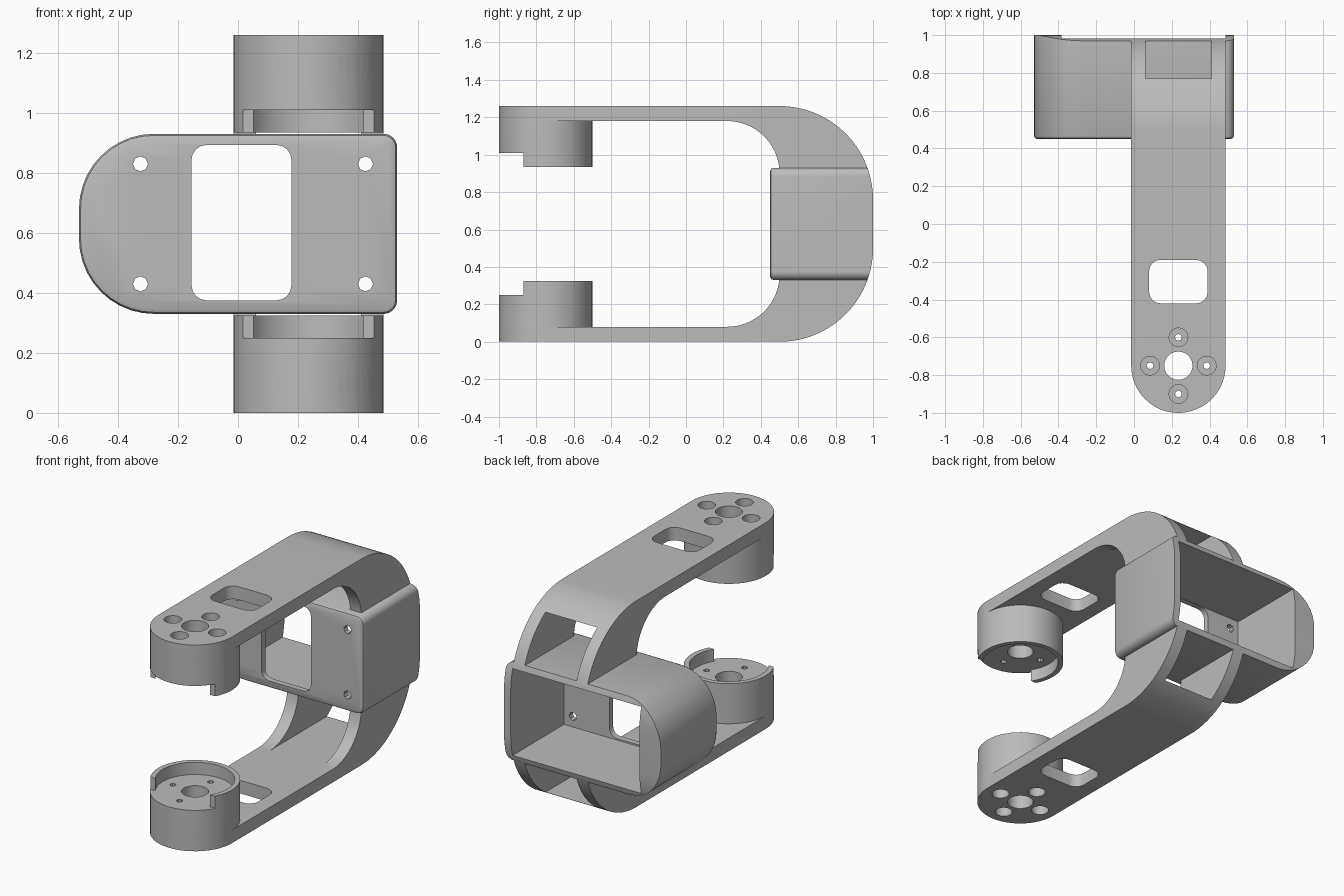
import bpy, bmesh, math
from math import radians, cos, sin

old = bpy.data.objects.get("Cube")
if old:
    bpy.data.objects.remove(old)

grey = bpy.data.materials.new("light grey")
grey.use_nodes = True
tone = (0.5, 0.5, 0.5, 1)
grey.diffuse_color = tone
grey.node_tree.nodes["Principled BSDF"].inputs["Base Color"].default_value = tone

HEIGHT = 1.26
MID = HEIGHT / 2
ARM_X, ARM_R, PIVOT_Y = 0.235, 0.25, -0.75


def arc(cx, cy, r, a0, a1, n):
    steps = [radians(a0 + (a1 - a0) * i / n) for i in range(n + 1)]
    return [(cx + r * cos(a), cy + r * sin(a)) for a in steps]


def circle(cx, cy, r, n=48):
    return arc(cx, cy, r, 0, 360, n)[:-1]


def rounded(x0, x1, y0, y1, r_low, r_high, n):
    """Rectangle with one corner radius at the low x end, another at the high."""
    return (arc(x1 - r_high, y1 - r_high, r_high, 0, 90, n)
            + arc(x0 + r_low, y1 - r_low, r_low, 90, 180, n)
            + arc(x0 + r_low, y0 + r_low, r_low, 180, 270, n)
            + arc(x1 - r_high, y0 + r_high, r_high, 270, 360, n))


def rect(x0, x1, y0, y1):
    return [(x0, y0), (x1, y0), (x1, y1), (x0, y1)]


def prism(name, outline, axis, lo, hi, bevel=0):
    """Extrude an outline along an axis, optionally easing the low end's rim."""
    place = {"x": lambda p, t: (t, *p),
             "y": lambda p, t: (p[0], t, p[1]),
             "z": lambda p, t: (*p, t)}[axis]
    bm = bmesh.new()
    ends = [[bm.verts.new(place(p, t)) for p in outline] for t in (lo, hi)]
    cap = bm.faces.new(ends[0])
    bm.faces.new(ends[1])
    n = len(outline)
    for i in range(n):
        j = (i + 1) % n
        bm.faces.new((ends[0][i], ends[0][j], ends[1][j], ends[1][i]))
    bmesh.ops.recalc_face_normals(bm, faces=bm.faces)
    if bevel:
        bmesh.ops.bevel(bm, geom=list(cap.edges), offset=bevel, segments=2,
                        profile=0.5, affect="EDGES")
    mesh = bpy.data.meshes.new(name)
    bm.to_mesh(mesh)
    bm.free()
    mesh.materials.append(grey)
    obj = bpy.data.objects.new(name, mesh)
    bpy.context.collection.objects.link(obj)
    return obj


def combine(obj, tool, operation="DIFFERENCE"):
    """Apply one boolean and discard the tool."""
    mod = obj.modifiers.new("shape", "BOOLEAN")
    mod.object, mod.operation, mod.solver = tool, operation, "EXACT"
    graph = bpy.context.evaluated_depsgraph_get()
    mesh = bpy.data.meshes.new_from_object(obj.evaluated_get(graph))
    obj.modifiers.clear()
    obj.data = mesh
    bpy.data.objects.remove(tool)


def cut(obj, outline, axis, lo, hi):
    combine(obj, prism("cutter", outline, axis, lo, hi))


# Lower arm: curved side profile trimmed to a round-ended strip
bend = math.degrees(math.asin(0.16 / 0.5))
profile = ([(-1.1, 0)] + arc(0.5, 0.5, 0.5, -90, -bend, 20)
           + arc(0.22, 0.36, 0.28, -4, -90, 16) + [(-1.1, 0.08)])
lower = prism("lower_arm", profile, "x", ARM_X - 0.4, ARM_X + 0.4)
plan = (arc(ARM_X, PIVOT_Y, ARM_R, 180, 360, 24)
        + [(ARM_X + ARM_R, 1.2), (ARM_X - ARM_R, 1.2)])
combine(lower, prism("plan", plan, "z", -0.2, 0.6), "INTERSECT")

# Pivot cup on the arm end, with a rim left open towards the front
combine(lower, prism("cup", circle(ARM_X, PIVOT_Y, ARM_R), "z", 0.04, 0.325), "UNION")
cut(lower, circle(ARM_X, PIVOT_Y, 0.22), "z", 0.25, 0.5)
cut(lower, rect(-0.2, 0.7, -1.2, -0.87), "z", 0.25, 0.5)

# Shaft hole, counterbored screw holes and cable opening
cut(lower, circle(ARM_X, PIVOT_Y, 0.075, 24), "z", -0.2, 0.6)
for dx, dy in ((0.15, 0), (-0.15, 0), (0, 0.15), (0, -0.15)):
    x, y = ARM_X + dx, PIVOT_Y + dy
    cut(lower, circle(x, y, 0.05, 16), "z", -0.2, 0.17)
    cut(lower, circle(x, y, 0.018, 8), "z", 0.1, 0.6)
cut(lower, rounded(0.08, 0.39, -0.42, -0.19, 0.06, 0.06, 4), "z", -0.2, 0.2)

# Opening through the bend that leaves two side cheeks
cut(lower, rect(0.06, 0.41, 0.08, 0.5), "y", 0.1, 1.2)

# Upper arm: the lower arm reflected about mid height
upper = lower.copy()
upper.data = lower.data.copy()
upper.name = "upper_arm"
bpy.context.collection.objects.link(upper)
for v in upper.data.vertices:
    v.co.z = HEIGHT - v.co.z
upper.data.flip_normals()

# Housing: shell with one broad round end, its back following the arm's bend
housing = prism("housing", rounded(-0.53, 0.53, 0.33, 0.93, 0.25, 0.045, 10),
                "y", 0.45, 1.2, bevel=0.018)
back = ([(0, 0)] + arc(0.5, 0.5, 0.5, -90, 0, 20)
        + arc(0.5, HEIGHT - 0.5, 0.5, 0, 90, 20) + [(0, HEIGHT)])
combine(housing, prism("back", back, "x", -1, 1), "INTERSECT")
cut(housing, rect(-0.385, 0.485, 0.365, 0.895), "y", 0.485, 1.3)

# Front window and mounting holes
cut(housing, rounded(-0.155, 0.178, 0.375, 0.893, 0.05, 0.05, 4), "y", 0.3, 0.6)
for x in (-0.325, 0.425):
    for dz in (-0.2, 0.2):
        cut(housing, circle(x, MID + dz, 0.025, 8), "y", 0.3, 0.6)

# Smooth the curved walls, keep the edges crisp
bpy.ops.object.select_all(action="DESELECT")
for obj in (lower, upper, housing):
    obj.select_set(True)
bpy.context.view_layer.objects.active = housing
bpy.ops.object.shade_smooth_by_angle(angle=radians(30))
